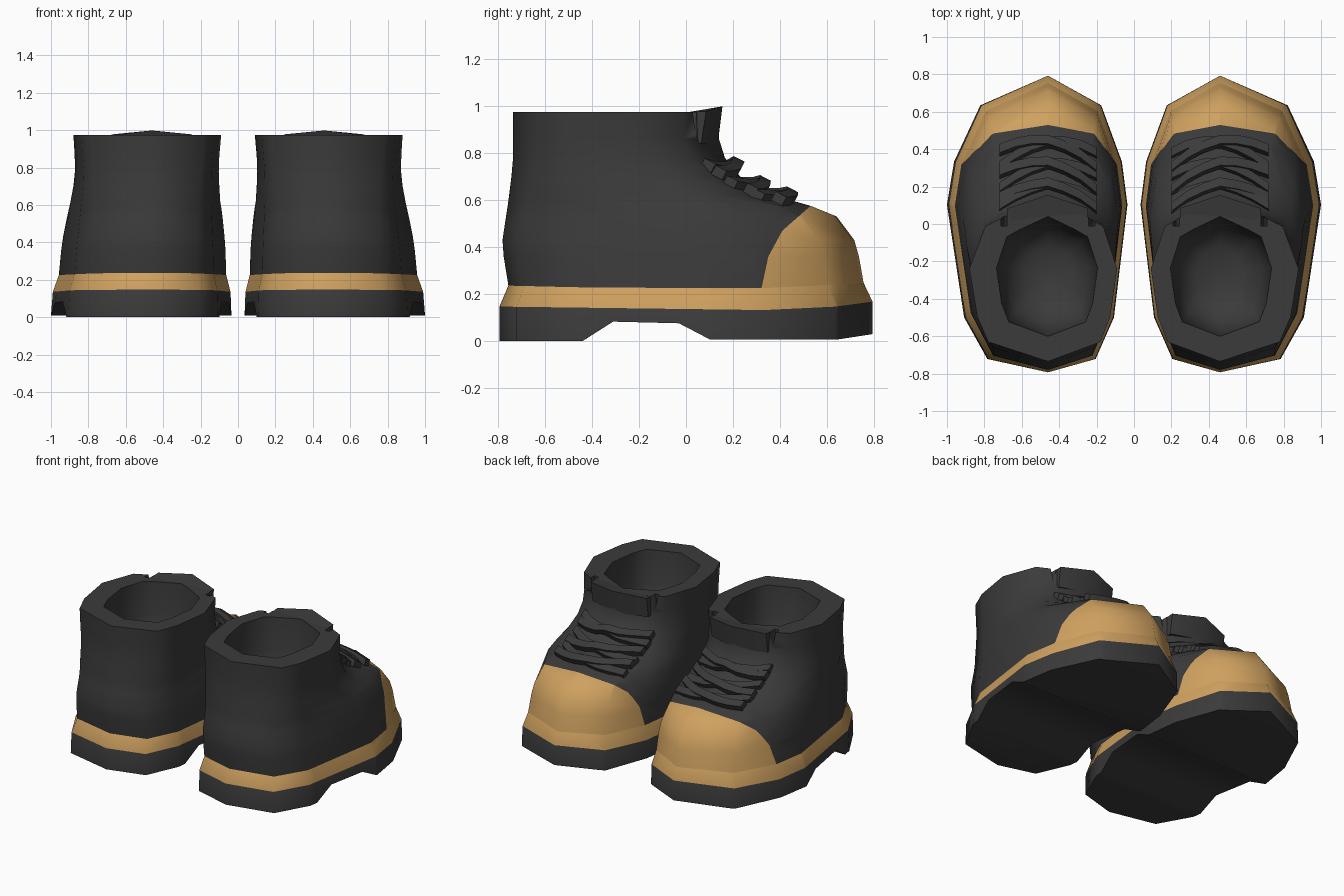
import bpy, bmesh, math
from mathutils import Vector
from mathutils.bvhtree import BVHTree

if "Cube" in bpy.data.objects:
    bpy.data.objects.remove(bpy.data.objects["Cube"])

CX = 0.46  # centre line of the +x boot; the other boot is a mirror


def material(name, rgb):
    m = bpy.data.materials.new(name)
    m.diffuse_color = (*rgb, 1)
    m.use_nodes = True
    m.node_tree.nodes["Principled BSDF"].inputs["Base Color"].default_value = m.diffuse_color
    return m


BLACK = material("black_leather", (0.043, 0.043, 0.043))
TAN = material("tan_leather", (0.62, 0.355, 0.115))

# half outlines (side fraction, length fraction), toe to heel
FOOT = [(0, 1), (.67, .8), (.93, .42), (1, .13), (.83, -.63), (.60, -.91), (0, -1)]
ANKLE = [(0, 1), (.55, .78), (.8, .66), (1, .14), (.9, -.45), (.76, -.76), (0, -1)]


def interp(pts, t):
    if t <= pts[0][0]:
        return pts[0][1]
    for (a, za), (b, zb) in zip(pts, pts[1:]):
        if t <= b:
            return za + (zb - za) * (t - a) / (b - a)
    return pts[-1][1]


def ring(bm, z, front, back, w_in, w_out, blend):
    """One closed 12-sided loop; z is a number or a (y, z) profile."""
    c, h = (front + back) / 2, (front - back) / 2
    half = [(p[0] + (q[0] - p[0]) * blend, p[1] + (q[1] - p[1]) * blend)
            for p, q in zip(FOOT, ANKLE)]
    pts = [(CX + u * w_out, c + v * h) for u, v in half]
    pts += [(CX - u * w_in, c + v * h) for u, v in half[-2:0:-1]]
    return [bm.verts.new((x, y, interp(z, y) if isinstance(z, list) else z)) for x, y in pts]


def loft(bm, rings):
    for a, b in zip(rings, rings[1:]):
        n = len(a)
        for i in range(n):
            j = (i + 1) % n
            bm.faces.new((a[i], a[j], b[j], b[i]))
    bm.faces.new(rings[0])
    bm.faces.new(rings[-1])
    bmesh.ops.recalc_face_normals(bm, faces=bm.faces[:])


def cut(bm, co, no):
    bmesh.ops.bisect_plane(bm, geom=bm.verts[:] + bm.edges[:] + bm.faces[:],
                           plane_co=co, plane_no=no)


def finish(bm, name, cutter=None, angle=66):
    me = bpy.data.meshes.new(name)
    bm.to_mesh(me)
    bm.free()
    ob = bpy.data.objects.new(name, me)
    bpy.context.collection.objects.link(ob)
    me.materials.append(BLACK)
    me.materials.append(TAN)
    bpy.ops.object.select_all(action='DESELECT')
    bpy.context.view_layer.objects.active = ob
    ob.select_set(True)
    if cutter:
        b = ob.modifiers.new("notches", 'BOOLEAN')
        b.operation, b.object, b.solver = 'DIFFERENCE', cutter, 'EXACT'
        bpy.ops.object.modifier_apply(modifier=b.name)
    bpy.ops.object.shade_smooth_by_angle(angle=math.radians(angle))
    m = ob.modifiers.new("pair", 'MIRROR')
    m.use_mirror_merge = False
    o = bpy.data.objects.get("pair_centre") or bpy.data.objects.new("pair_centre", None)
    m.mirror_object = o
    return ob


# sole with tan welt, arch cut under the instep
bm = bmesh.new()
seam = [(-.79, .147), (.35, .132), (.6, .142), (.79, .168)]
welt_top = [(-.79, .237), (-.3, .225), (.4, .225), (.79, .25)]
base = ring(bm, -1, .793, -.793, .425, .54, 0)
loft(bm, [base,
          ring(bm, seam, .793, -.793, .42, .53, 0),
          ring(bm, welt_top, .755, -.755, .397, .498, 0)])
for f in bm.faces:
    f.material_index = int(min(v.co.z for v in f.verts) > .1)
for y in (-.44, -.31, -.03, .10, .65):
    cut(bm, (0, y, 0), (0, 1, 0))
arch = [(-.44, 0), (-.31, .083), (-.03, .076), (.10, .008), (.65, .008), (.79, .03)]
for v in bm.verts:
    if v.co.z < -.9:
        v.co.z = interp(arch, v.co.y)
finish(bm, "sole")

# wedges that cut the notches beside the tongue
bm = bmesh.new()
for s in (-1, 1):
    x = CX + s * .235
    ends = [[bm.verts.new((x + dx, y, z)) for dx, z in ((-.025, 1.02), (.025, 1.02), (0, .88))]
            for y in (-.01, .25)]
    loft(bm, ends)
me = bpy.data.meshes.new("notch_cutter")
bm.to_mesh(me)
bm.free()
cutter = bpy.data.objects.new("notch_cutter", me)
bpy.context.collection.objects.link(cutter)

# upper: outer shell, rim and bowl-shaped inside in one closed loft
bm = bmesh.new()
shell = [  # z, front, back, inner width, outer width, blend
    (welt_top, .755, -.755, .397, .498, 0), (.36, .735, -.775, .393, .485, .03),
    (.43, .715, -.78, .388, .475, .08), (.53, .64, -.765, .378, .455, .25),
    (.575, .53, -.758, .372, .445, .38), (.62, .37, -.752, .365, .435, .5),
    (.70, .23, -.742, .36, .42, .7), (.78, .165, -.735, .357, .412, .85),
    (.86, .14, -.735, .36, .413, 1), (.975, .135, -.735, .37, .42, 1),
    (.975, .04, -.6, .265, .275, 1), (.75, .03, -.585, .255, .265, 1),
    (.6, -.01, -.53, .215, .22, 1), (.53, -.12, -.42, .12, .12, 1)]
loft(bm, [ring(bm, *s) for s in shell])
tree = BVHTree.FromBMesh(bm)

# toe cap: cut along a bent line in side view, colour what lies ahead of it
line = [(.32, .22), (.35, .36), (.41, .47), (.535, .58)]
planes = [(Vector((0, a[0], a[1])), Vector((0, b[1] - a[1], a[0] - b[0])))
          for a, b in zip(line, line[1:])]
for co, no in planes:
    cut(bm, co, no)
for f in bm.faces:
    c = f.calc_center_median()
    f.material_index = int(all((c - co).dot(no) > 0 for co, no in planes))
finish(bm, "upper", cutter)
bpy.data.objects.remove(cutter)

# tongue: bent slab rising out of the collar
bm = bmesh.new()
secs = []
for dx, yi, yo, zi, zo in ((-.215, 0, .085, .972, .977), (0, .045, .155, .975, .998),
                           (.215, 0, .085, .972, .977)):
    secs.append([bm.verts.new((CX + dx, y, z)) for y, z in
                 ((yi, .84), (yo - .02, .84), (yo, zo), (yi, zi))])
loft(bm, secs)
finish(bm, "tongue", angle=50)

# laces: flat bands crossing over the instep, laid on the shell
bm = bmesh.new()
top, low = Vector((0, .16, .755)), Vector((0, .47, .592))
along = (low - top).normalized()
out = Vector((0, -along.z, along.y))
bands = [(.0, .16, .014), (.16, .0, .0), (.34, .60, .014), (.60, .34, .0),
         (.70, .95, .014), (.95, .70, .0)]
for s0, s1, lift in bands:
    secs = []
    for i in range(7):
        t = i / 6
        bow = .22 * (2 * t - 1) ** 2  # ends sweep back towards the ankle
        p = top.lerp(low, s0 + (s1 - s0) * t - bow + .06)
        p.x = CX + (t - .5) * .52
        hit = tree.ray_cast(p + out * .3, -out)[0] or p
        q = hit + out * (.012 + lift)
        secs.append([bm.verts.new(q + along * a + out * b) for a, b in
                     ((-.026, -.02), (.026, -.02), (.026, .022), (-.026, .022))])
    loft(bm, secs)
finish(bm, "laces", angle=45)
